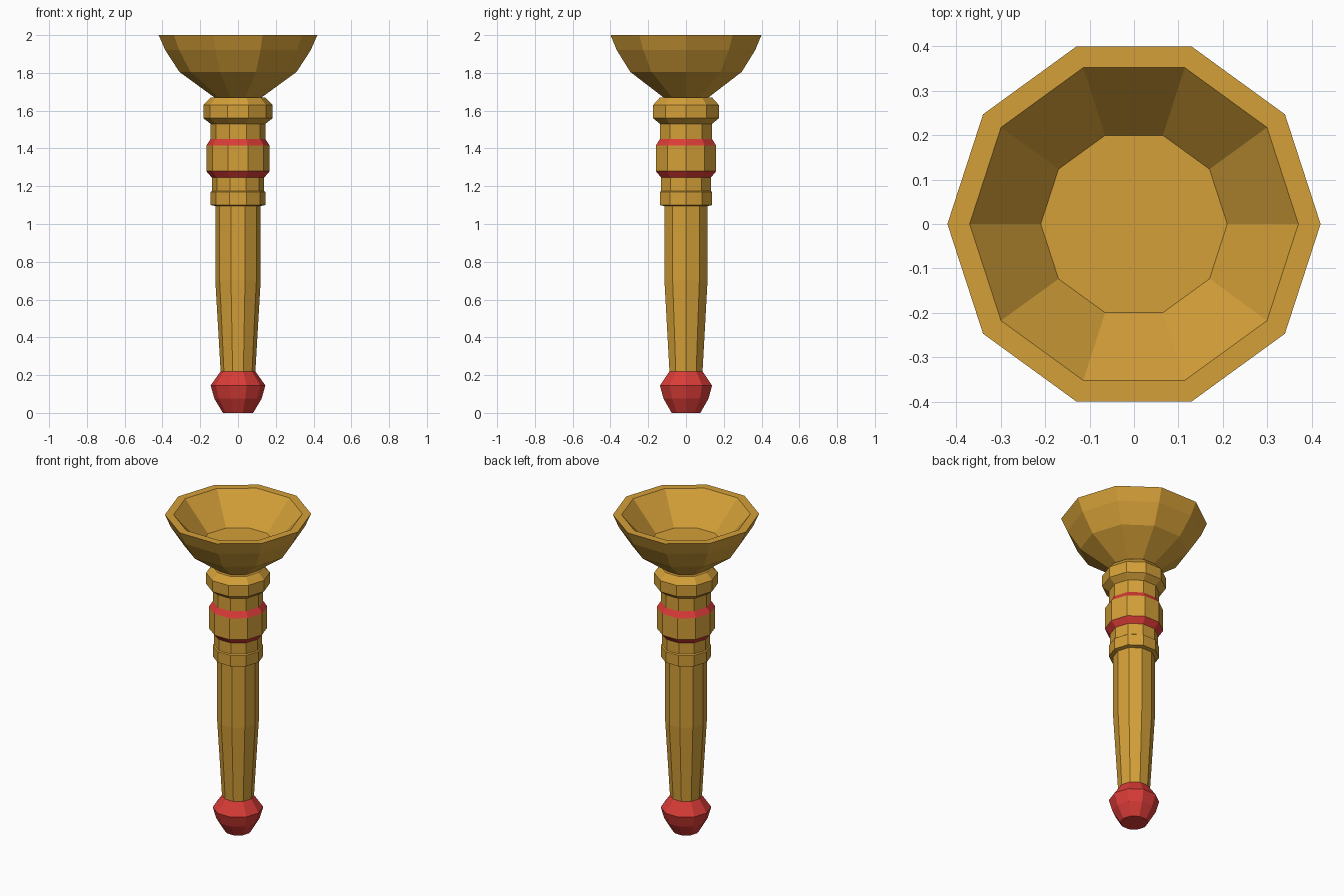
import bpy, bmesh
from math import cos, sin, tau

SIDES = 10

cube = bpy.data.objects.get("Cube")
if cube:
    bpy.data.objects.remove(cube, do_unlink=True)


def make_material(name, rgb):
    mat = bpy.data.materials.new(name)
    mat.use_nodes = True
    mat.diffuse_color = (*rgb, 1)
    bsdf = mat.node_tree.nodes["Principled BSDF"]
    bsdf.inputs["Base Color"].default_value = (*rgb, 1)
    return mat


gold = make_material("gold", (0.66, 0.35, 0.04))
red = make_material("red", (0.70, 0.045, 0.038))


def lathe(name, profile, mats, cap_start=False, cap_end=False, rule=None):
    """Turn a (radius, height) profile into a flat-faced ten-sided part."""
    bm = bmesh.new()
    rings = [[bm.verts.new((r * cos(tau * i / SIDES), r * sin(tau * i / SIDES), z))
              for i in range(SIDES)] for r, z in profile]
    for step, (low, high) in enumerate(zip(rings, rings[1:])):
        for i in range(SIDES):
            j = (i + 1) % SIDES
            face = bm.faces.new((low[i], low[j], high[j], high[i]))
            face.material_index = rule(step) if rule else 0
    if cap_start:
        bm.faces.new(rings[0][::-1])
    if cap_end:
        bm.faces.new(rings[-1])
    mesh = bpy.data.meshes.new(name)
    bm.to_mesh(mesh)
    bm.free()
    for mat in mats:
        mesh.materials.append(mat)
    obj = bpy.data.objects.new(name, mesh)
    bpy.context.collection.objects.link(obj)
    return obj


# Rounded knob at the foot
lathe("pommel", [(0.08, 0), (0.125, 0.075), (0.145, 0.145), (0.092, 0.22)],
      [red], cap_start=True)

# Tapered handle
lathe("handle", [(0.092, 0.22), (0.12, 0.70), (0.12, 1.095)], [gold])

# Stepped collar above the handle
lathe("lower_collar", [(0.12, 1.095), (0.145, 1.10), (0.145, 1.17),
                       (0.138, 1.175), (0.138, 1.245)], [gold])

# Wide band with red bevels above and below
lathe("banded_ring", [(0.138, 1.245), (0.168, 1.28), (0.168, 1.415), (0.145, 1.45)],
      [gold, red], rule=lambda step: 0 if step == 1 else 1)

# Neck and flared ring under the bowl
lathe("neck_ring", [(0.145, 1.45), (0.145, 1.53), (0.183, 1.56),
                    (0.183, 1.63), (0.145, 1.67), (0.125, 1.67)], [gold])

# Flared bowl: outer wall, rim, inner wall and floor
lathe("bowl", [(0.125, 1.67), (0.31, 1.805), (0.385, 1.92), (0.42, 2),
               (0.37, 2), (0.21, 1.82)], [gold], cap_end=True)
